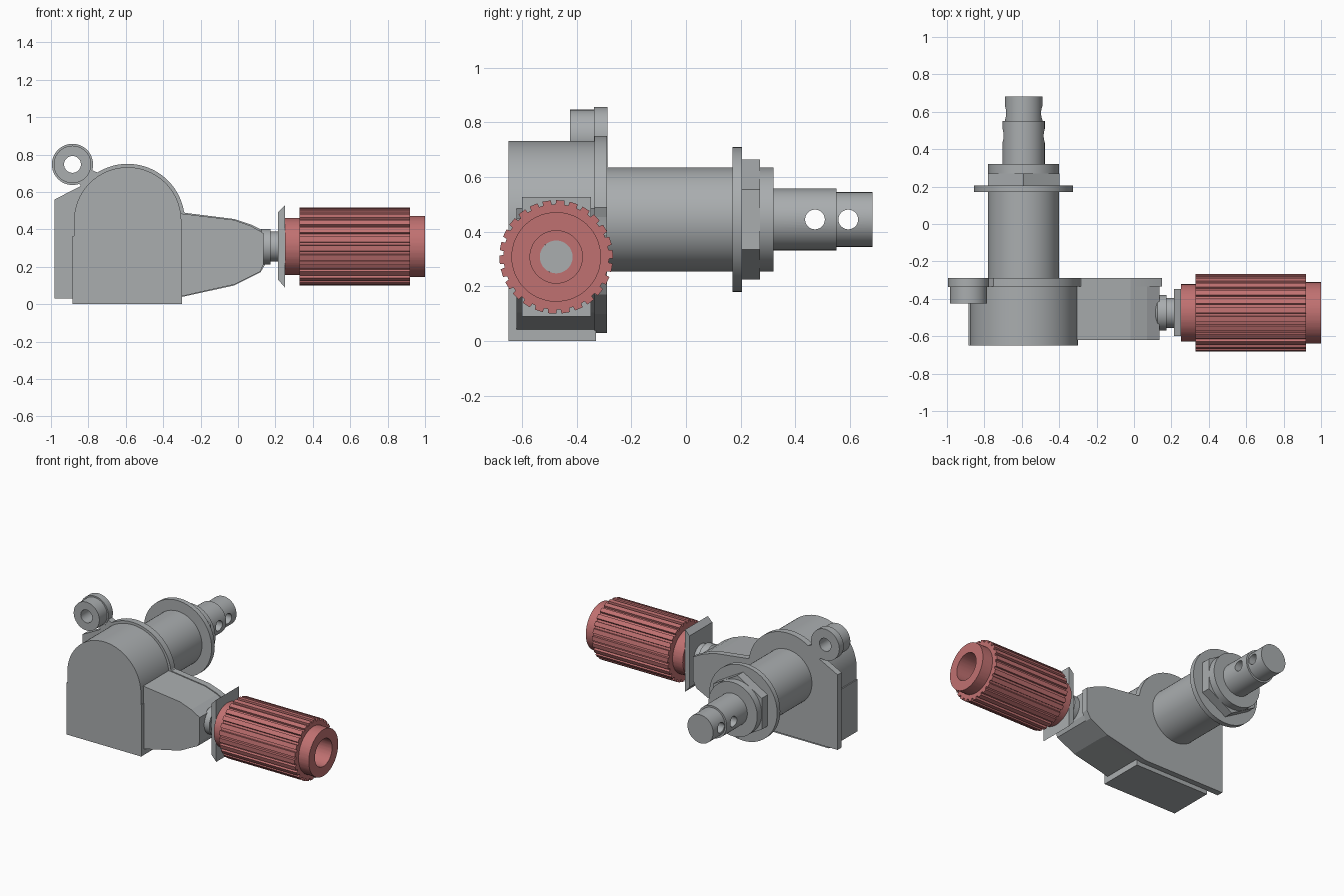
import bpy, bmesh
from math import sin, cos, pi, radians

if "Cube" in bpy.data.objects:
    bpy.data.objects.remove(bpy.data.objects["Cube"])


def material(name, rgb):
    m = bpy.data.materials.new(name)
    m.diffuse_color = (*rgb, 1.0)
    m.use_nodes = True
    m.node_tree.nodes["Principled BSDF"].inputs["Base Color"].default_value = m.diffuse_color
    return m


GREY = material("metal grey", (0.40, 0.42, 0.43))
RED = material("knob red", (0.53, 0.165, 0.165))


def finish(name, bm, mat):
    bmesh.ops.recalc_face_normals(bm, faces=bm.faces[:])
    me = bpy.data.meshes.new(name)
    bm.to_mesh(me)
    bm.free()
    ob = bpy.data.objects.new(name, me)
    bpy.context.collection.objects.link(ob)
    me.materials.append(mat)
    return ob


def prism(name, outline, y0, y1, mat=GREY):
    """Extrude an x-z outline along y."""
    bm = bmesh.new()
    a = [bm.verts.new((x, y0, z)) for x, z in outline]
    b = [bm.verts.new((x, y1, z)) for x, z in outline]
    bm.faces.new(a)
    bm.faces.new(b)
    for i in range(len(a)):
        j = (i + 1) % len(a)
        bm.faces.new((a[i], a[j], b[j], b[i]))
    return finish(name, bm, mat)


def lathe(name, profile, axis, c, mat=GREY, n=64, closed=False, angles=None, radius=None):
    """Turn (position, radius) points about the x or y axis through c."""
    angles = angles or [2 * pi * i / n for i in range(n)]
    radius = radius or (lambda r, i: r)
    n = len(angles)
    bm = bmesh.new()
    rings = []
    for t, r in profile:
        ring = []
        for i, a in enumerate(angles):
            u, v = radius(r, i) * sin(a), radius(r, i) * cos(a)
            co = (t, c[0] + u, c[1] + v) if axis == 'x' else (c[0] + u, t, c[1] + v)
            ring.append(bm.verts.new(co))
        rings.append(ring)
    pairs = list(zip(rings, rings[1:]))
    if closed:
        pairs.append((rings[-1], rings[0]))
    else:
        bm.faces.new(rings[0])
        bm.faces.new(rings[-1])
    for p, q in pairs:
        for i in range(n):
            j = (i + 1) % n
            bm.faces.new((p[i], p[j], q[j], q[i]))
    return finish(name, bm, mat)


def arc(cx, cz, r, a0, a1, n=40):
    steps = [radians(a0 + (a1 - a0) * i / n) for i in range(n + 1)]
    return [(cx + r * cos(a), cz + r * sin(a)) for a in steps]


MAIN = (-0.59, 0.445)     # barrel axis (x, z)
KNOB = (-0.475, 0.308)    # knob axis (y, z)
LUG = (-0.885, 0.747)     # lug axis (x, z)

# Arched gear housing
prism("housing", [(-0.885, 0), (-0.3, 0), (-0.3, 0.365), (-0.303, 0.365)]
      + arc(*MAIN, 0.287, 0, 180) + [(-0.877, 0.365), (-0.885, 0.365)], -0.65, -0.33)

# Back flange with arch, lug neck and arm outline
prism("back_flange", [(-0.98, 0.03), (-0.34, 0.03), (-0.02, 0.1), (0.12, 0.17), (0.15, 0.22),
                      (0.15, 0.385), (0.07, 0.425), (-0.02, 0.455), (-0.284, 0.488)]
      + arc(*MAIN, 0.305, 9, 122)
      + [(-0.80, 0.725), (-0.86, 0.655), (-0.84, 0.632), (-0.98, 0.56)], -0.335, -0.29)

# Tapered arm towards the knob
prism("arm", [(-0.31, 0.04), (-0.02, 0.105), (0.12, 0.175), (0.135, 0.21), (0.135, 0.38),
              (0.07, 0.418), (-0.02, 0.45), (-0.31, 0.485)], -0.62, -0.33)

# Mounting lug with through hole
lathe("lug", [(-0.425, 0.045), (-0.425, 0.1), (-0.337, 0.1), (-0.337, 0.11),
              (-0.288, 0.11), (-0.288, 0.045)], 'y', LUG, closed=True)

# Barrel, washer and hex nut
lathe("barrel", [(-0.3, 0.19), (0.32, 0.19)], 'y', MAIN)
lathe("washer", [(0.17, 0.265), (0.205, 0.265)], 'y', MAIN)
lathe("hex_nut", [(0.204, 0.22), (0.27, 0.22)], 'y', MAIN, n=6)

# Stepped spindle with two cross holes
spindle = lathe("spindle", [(0.30, 0.113), (0.55, 0.113), (0.55, 0.1), (0.683, 0.1)], 'y', MAIN)
for y in (0.472, 0.594):
    cutter = lathe("hole_cutter", [(-0.9, 0.036), (-0.3, 0.036)], 'x', (y, MAIN[1]), n=48)
    cutter.hide_render = True
    mod = spindle.modifiers.new("hole", 'BOOLEAN')
    mod.operation = 'DIFFERENCE'
    mod.solver = 'EXACT'
    mod.object = cutter
    bpy.context.view_layer.objects.active = spindle
    bpy.ops.object.modifier_apply(modifier=mod.name)
    bpy.data.objects.remove(cutter)

# Knob shaft and collars
lathe("knob_shaft", [(0.10, 0.07), (0.125, 0.095), (0.175, 0.095), (0.175, 0.08), (0.23, 0.08),
                     (0.23, 0.06), (0.65, 0.06)], 'x', KNOB)

# Flared stop plate behind the knob
prism("stop_plate", [(0.215, 0.13), (0.25, 0.09), (0.25, 0.528), (0.215, 0.493)], -0.6, -0.347)

# Ribbed knob with bored end
TEETH = 26
rib_angles = [2 * pi * (k + f) / TEETH for k in range(TEETH) for f in (0, 0.6, 0.65, 0.95)]
lathe("knob", [(0.251, 0.06), (0.251, 0.153), (0.33, 0.153), (0.33, 0.208), (0.92, 0.208),
               (0.92, 0.164), (1.0, 0.164), (1.0, 0.096), (0.65, 0.096), (0.65, 0.06)],
      'x', KNOB, RED, closed=True, angles=rib_angles,
      radius=lambda r, i: 0.193 if r > 0.2 and i % 4 > 1 else r)

# Smooth round surfaces, keep hard edges
for ob in bpy.context.scene.objects:
    ob.select_set(True)
bpy.context.view_layer.objects.active = spindle
bpy.ops.object.shade_smooth_by_angle(angle=radians(9))
